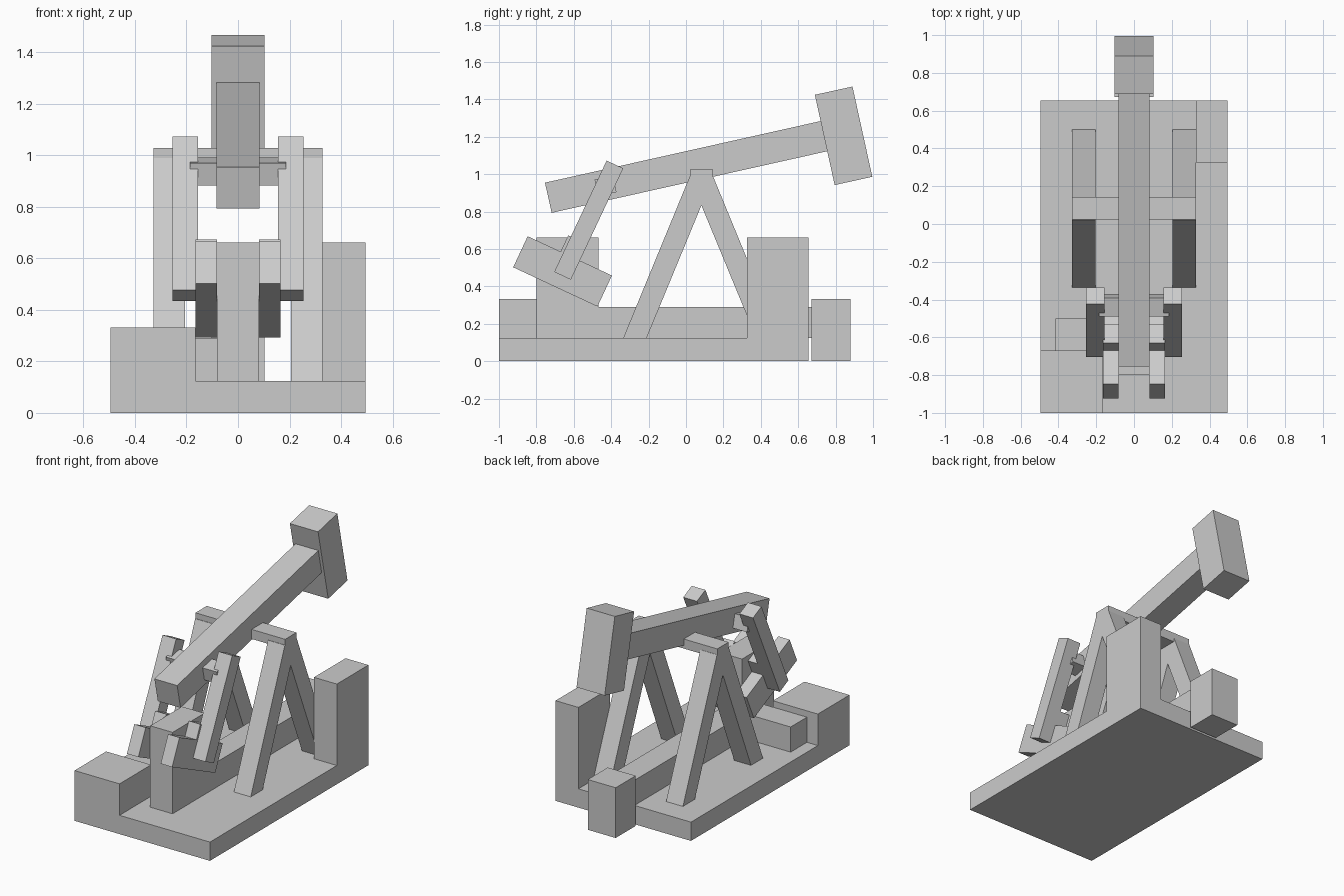
import bpy
import bmesh
from math import radians
from mathutils import Matrix

default_cube = bpy.data.objects.get("Cube")
if default_cube:
    bpy.data.objects.remove(default_cube, do_unlink=True)

grey = bpy.data.materials.new("plain_grey")
grey.use_nodes = True
tone = (0.6, 0.6, 0.6, 1)
grey.diffuse_color = tone
grey.node_tree.nodes["Principled BSDF"].inputs["Base Color"].default_value = tone


def finish(name, bm):
    bmesh.ops.recalc_face_normals(bm, faces=bm.faces)
    mesh = bpy.data.meshes.new(name)
    bm.to_mesh(mesh)
    bm.free()
    mesh.materials.append(grey)
    obj = bpy.data.objects.new(name, mesh)
    bpy.context.collection.objects.link(obj)
    return obj


def block(name, x, y, z):
    """Upright box from its ranges along each axis."""
    return bar(name, x, (sum(y) / 2, sum(z) / 2), (y[1] - y[0], z[1] - z[0]), 0)


def bar(name, x, center, size, tilt):
    """Box spanning x, with its side outline tilted about the x axis."""
    bm = bmesh.new()
    bmesh.ops.create_cube(bm, size=1)
    place = (Matrix.Translation((sum(x) / 2, *center))
             @ Matrix.Rotation(radians(tilt), 4, "X")
             @ Matrix.Diagonal((x[1] - x[0], *size, 1)))
    bmesh.ops.transform(bm, matrix=place, verts=bm.verts)
    return finish(name, bm)


def side_profile(name, x, points):
    """Side outline in y and z, extruded across x."""
    bm = bmesh.new()
    face = bm.faces.new([bm.verts.new((x[0], y, z)) for y, z in points])
    out = bmesh.ops.extrude_face_region(bm, geom=[face])
    verts = [v for v in out["geom"] if isinstance(v, bmesh.types.BMVert)]
    bmesh.ops.translate(bm, verts=verts, vec=(x[1] - x[0], 0, 0))
    return finish(name, bm)


# Ground works
DECK = 0.124
block("base_slab", (-0.495, 0.495), (-1, 0.655), (0, DECK))
block("front_corner_box", (-0.495, -0.166), (-1, -0.67), (0, 0.332))
block("rear_cabinet", (0.328, 0.495), (0.325, 0.655), (0, 0.662))
block("gearbox_post", (-0.082, 0.082), (-0.8, -0.468), (DECK, 0.662))
block("motor", (-0.415, -0.082), (-0.67, -0.5), (DECK, 0.29))
block("base_rail", (-0.082, 0.082), (-0.468, 0.672), (DECK, 0.29))
block("well_head", (-0.102, 0.102), (0.672, 0.88), (0, 0.332))

# Support frame
half = [(0.418, DECK), (0.293, DECK)]
apex = 0.0825
outline = ([(apex - y, z) for y, z in half[:1]]
           + [(apex - 0.0615, 0.99), (apex + 0.0615, 0.99)]
           + [(apex + y, z) for y, z in half]
           + [(apex, 0.833), (apex - half[1][0], DECK)])
for side, x in (("left", (0.205, 0.328)), ("right", (-0.328, -0.205))):
    side_profile(side + "_support_frame", x, outline)
block("frame_crossbar", (-0.328, 0.328), (0.024, 0.142), (0.965, 1.028))

# Rocking beam and its head
bar("walking_beam", (-0.083, 0.083), (0.03, 1.045), (1.57, 0.165), 12.6)
bar("beam_head", (-0.103, 0.103), (0.8425, 1.205), (0.206, 0.494), 12.4)
bar("equalizer_bar", (-0.186, 0.186), (-0.43, 0.937), (0.1, 0.09), 12.6)

# Drive linkage on both sides
for side, s in (("left", 1), ("right", -1)):
    def span(a, b):
        return tuple(sorted((s * a, s * b)))
    bar(side + "_pitman_arm", span(0.155, 0.255), (-0.52, 0.754), (0.098, 0.658), -25.2)
    bar(side + "_crank_weight", span(0.082, 0.165), (-0.66, 0.48), (0.497, 0.183), -25)
    bar(side + "_crank_pin_block", span(0.082, 0.165), (-0.603, 0.6), (0.11, 0.11), -25)
